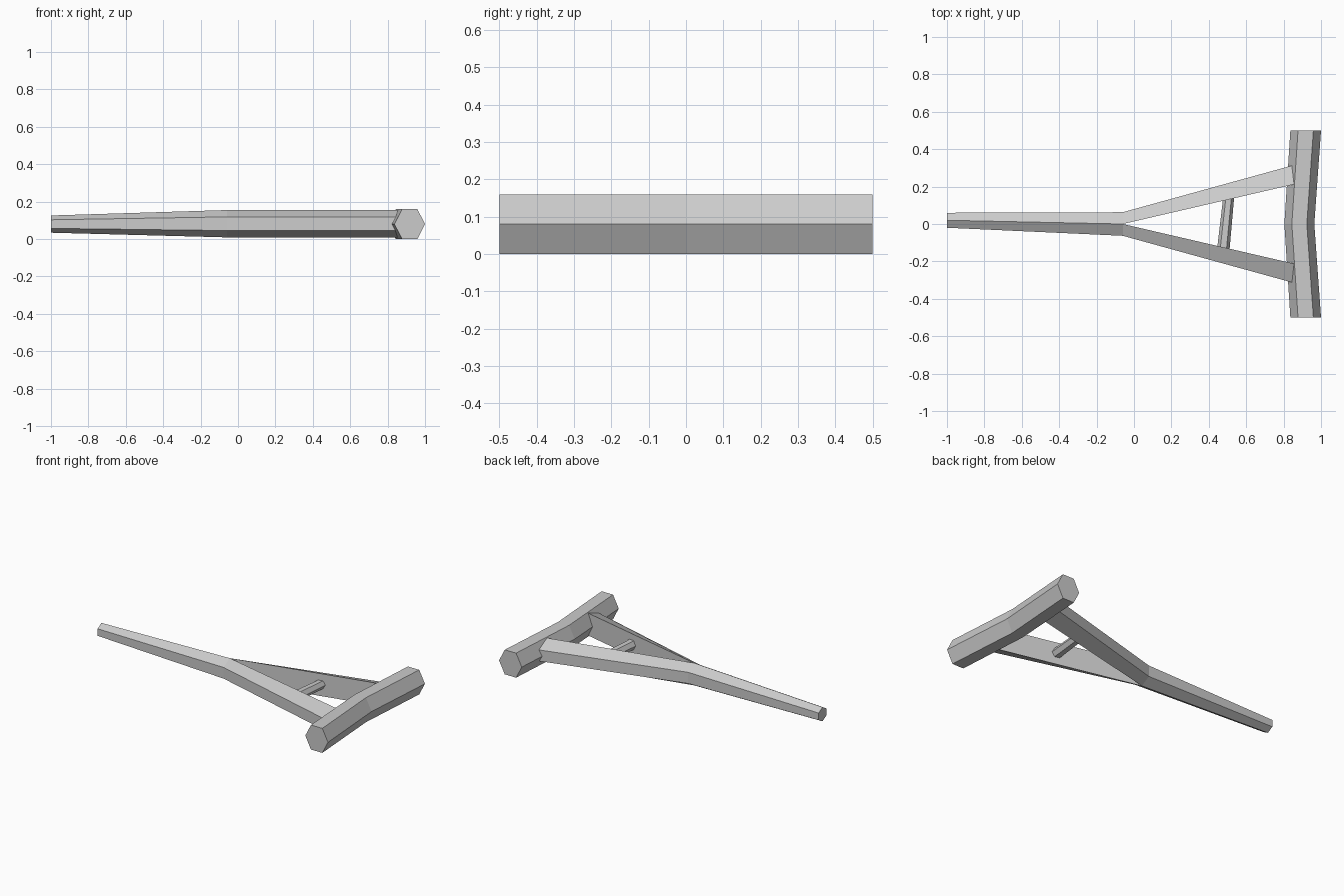
import bpy, bmesh
from math import sin, cos, pi
from mathutils import Vector

if "Cube" in bpy.data.objects:
    bpy.data.objects.remove(bpy.data.objects["Cube"])


def finish(name, bm):
    bmesh.ops.recalc_face_normals(bm, faces=bm.faces[:])
    mesh = bpy.data.meshes.new(name)
    bm.to_mesh(mesh)
    bm.free()
    obj = bpy.data.objects.new(name, mesh)
    bpy.context.collection.objects.link(obj)
    return obj


def bridge(bm, a, b):
    n = len(a)
    for i in range(n):
        j = (i + 1) % n
        bm.faces.new((a[i], a[j], b[j], b[i]))


def hex_bar(name, stations, inset=0.0):
    # six-sided bar along y; each station is (x, y, z, radius in x, half height)
    bm = bmesh.new()
    rings = []
    for x, y, z, rx, hz in stations:
        rings.append([bm.verts.new((x + rx * cos(k * pi / 3), y,
                                    z + hz * sin(k * pi / 3) / sin(pi / 3)))
                      for k in range(6)])
    for a, b in zip(rings, rings[1:]):
        bridge(bm, a, b)
    caps = [bm.faces.new(rings[0]), bm.faces.new(rings[-1])]
    bmesh.ops.recalc_face_normals(bm, faces=bm.faces[:])
    if inset:
        bmesh.ops.inset_individual(bm, faces=caps, thickness=inset)
    return finish(name, bm)


# Bowed grip across the wide end
hex_bar("crossbar", [(0.918, -0.5, 0.08, 0.082, 0.08),
                     (0.884, 0.0, 0.08, 0.080, 0.08),
                     (0.918, 0.5, 0.08, 0.082, 0.08)], inset=0.01)

# Small rung between the two fork legs
hex_bar("rung", [(0.475, -0.16, 0.085, 0.034, 0.029),
                 (0.508, 0.16, 0.085, 0.029, 0.025)])

# Tapered six-sided shaft that splits lengthwise into two legs
bm = bmesh.new()


def shaft_ring(x, y, z, ry, rz):
    return [bm.verts.new((x, y + ry * sin(k * pi / 3) / sin(pi / 3),
                          z + rz * cos(k * pi / 3))) for k in range(6)]


tip = shaft_ring(-1.0, 0.02, 0.08, 0.04, 0.046)
split = shaft_ring(-0.06, 0.0, 0.082, 0.063, 0.073)
bridge(bm, tip, split)
bm.faces.new(tip)
for side, ids in ((1, (0, 1, 2, 3)), (-1, (0, 5, 4, 3))):
    start = [split[i] for i in ids]
    end = []
    for v, y in zip(start, (0.22, 0.325, 0.325, 0.22)):
        end.append(bm.verts.new((0.89, side * y, v.co.z)))
    bridge(bm, start, end)
    bm.faces.new(end)
finish("forked_shaft", bm)
